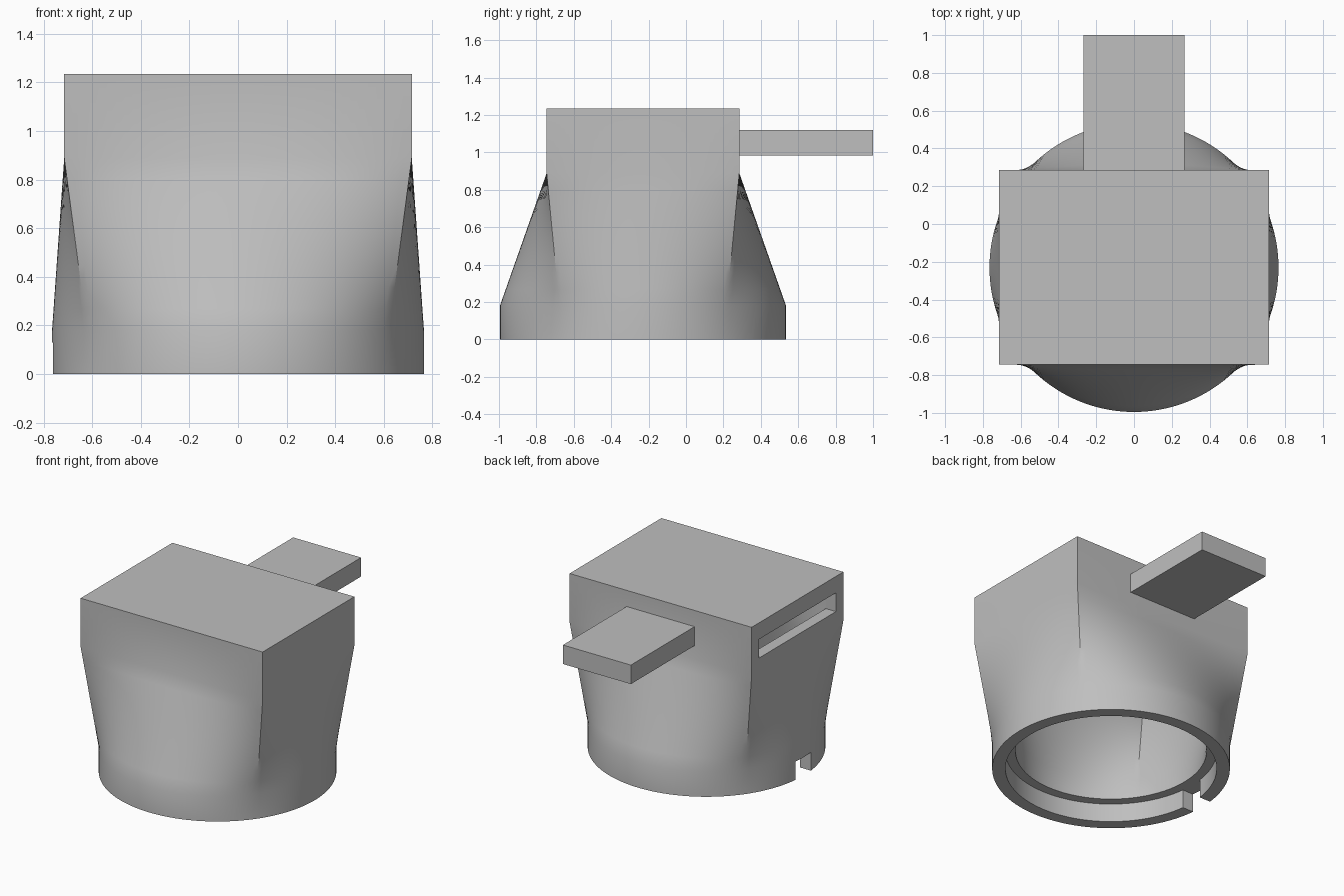
import bpy, bmesh, math

if "Cube" in bpy.data.objects:
    bpy.data.objects.remove(bpy.data.objects["Cube"])

CY = -0.23            # centre line of the body in y
SEG = 20              # points per quarter side

grey = bpy.data.materials.new("plain_grey")
grey.use_nodes = True
colour = (0.52, 0.52, 0.52, 1)
grey.diffuse_color = colour
grey.node_tree.nodes["Principled BSDF"].inputs["Base Color"].default_value = colour


def make_object(name, bm):
    mesh = bpy.data.meshes.new(name)
    bmesh.ops.recalc_face_normals(bm, faces=bm.faces)
    bm.to_mesh(mesh)
    bm.free()
    mesh.materials.append(grey)
    obj = bpy.data.objects.new(name, mesh)
    bpy.context.collection.objects.link(obj)
    return obj


def make_box(name, low, high):
    bm = bmesh.new()
    bmesh.ops.create_cube(bm, size=1)
    for v in bm.verts:
        v.co = [l + (c + 0.5) * (h - l) for c, l, h in zip(v.co, low, high)]
    return make_object(name, bm)


def sections(hx, hy):
    """Matching (circle direction, rectangle point) pairs, corner to corner."""
    a = math.atan2(hy, hx)
    corners = [(hx, -hy, -a), (hx, hy, a), (-hx, hy, math.pi - a),
               (-hx, -hy, math.pi + a), (hx, -hy, 2 * math.pi - a)]
    pairs = []
    for (x0, y0, a0), (x1, y1, a1) in zip(corners, corners[1:]):
        for i in range(2 * SEG):
            t = i / (2 * SEG)
            ang = a0 + (a1 - a0) * t
            pairs.append(((math.cos(ang), math.sin(ang)),
                          (x0 + (x1 - x0) * t, y0 + (y1 - y0) * t)))
    return pairs


def ring(bm, pairs, r, t, z):
    """Blend from a circle of radius r (t=0) to the rectangle (t=1)."""
    return [bm.verts.new((c[0] * r * (1 - t) + p[0] * t,
                          CY + c[1] * r * (1 - t) + p[1] * t, z))
            for c, p in pairs]


def bridge(bm, rings):
    for lo, hi in zip(rings, rings[1:]):
        n = len(lo)
        for i in range(n):
            j = (i + 1) % n
            bm.faces.new((lo[i], lo[j], hi[j], hi[i]))


def loft(bm, pairs, r, z0, z1, steps=8):
    return [ring(bm, pairs, r, k / steps, z0 + (z1 - z0) * k / steps)
            for k in range(steps + 1)]


# Hollow body: round collar blending into a rectangular head
bm = bmesh.new()
outer = sections(0.715, 0.515)
inner = sections(0.635, 0.435)
outside = ([ring(bm, outer, 0.765, 0, 0)] + loft(bm, outer, 0.765, 0.18, 0.89)
           + [ring(bm, outer, 0, 1, 1.235)])
inside = ([ring(bm, inner, 0.68, 0, 0), ring(bm, inner, 0.68, 0, 0.13),
           ring(bm, inner, 0.615, 0, 0.13)]
          + loft(bm, inner, 0.615, 0.18, 0.89) + [ring(bm, inner, 0, 1, 1.12)])
bridge(bm, outside)
bridge(bm, inside)
bridge(bm, [outside[0], inside[0]])
bm.faces.new(outside[-1])
bm.faces.new(inside[-1])
body = make_object("body", bm)

# Side slot in the head and locking notch in the collar
cutters = [
    make_box("slot_cutter", (-0.8, CY - 0.432, 0.985), (-0.6, CY + 0.432, 1.118)),
    make_box("notch_cutter", (-0.9, CY - 0.085, -0.1), (-0.65, CY + 0.085, 0.13)),
]
bpy.context.view_layer.objects.active = body
for cutter in cutters:
    cutter.hide_render = True
    mod = body.modifiers.new(cutter.name, "BOOLEAN")
    mod.operation = "DIFFERENCE"
    mod.solver = "EXACT"
    mod.object = cutter
    bpy.ops.object.modifier_apply(modifier=mod.name)
    bpy.data.objects.remove(cutter)

bpy.ops.object.select_all(action="DESELECT")
body.select_set(True)
bpy.ops.object.shade_smooth_by_angle(angle=math.radians(25))

# Flat handle tab at the back
make_box("handle_tab", (-0.267, 0.28, 0.985), (0.267, 1.0, 1.12))
